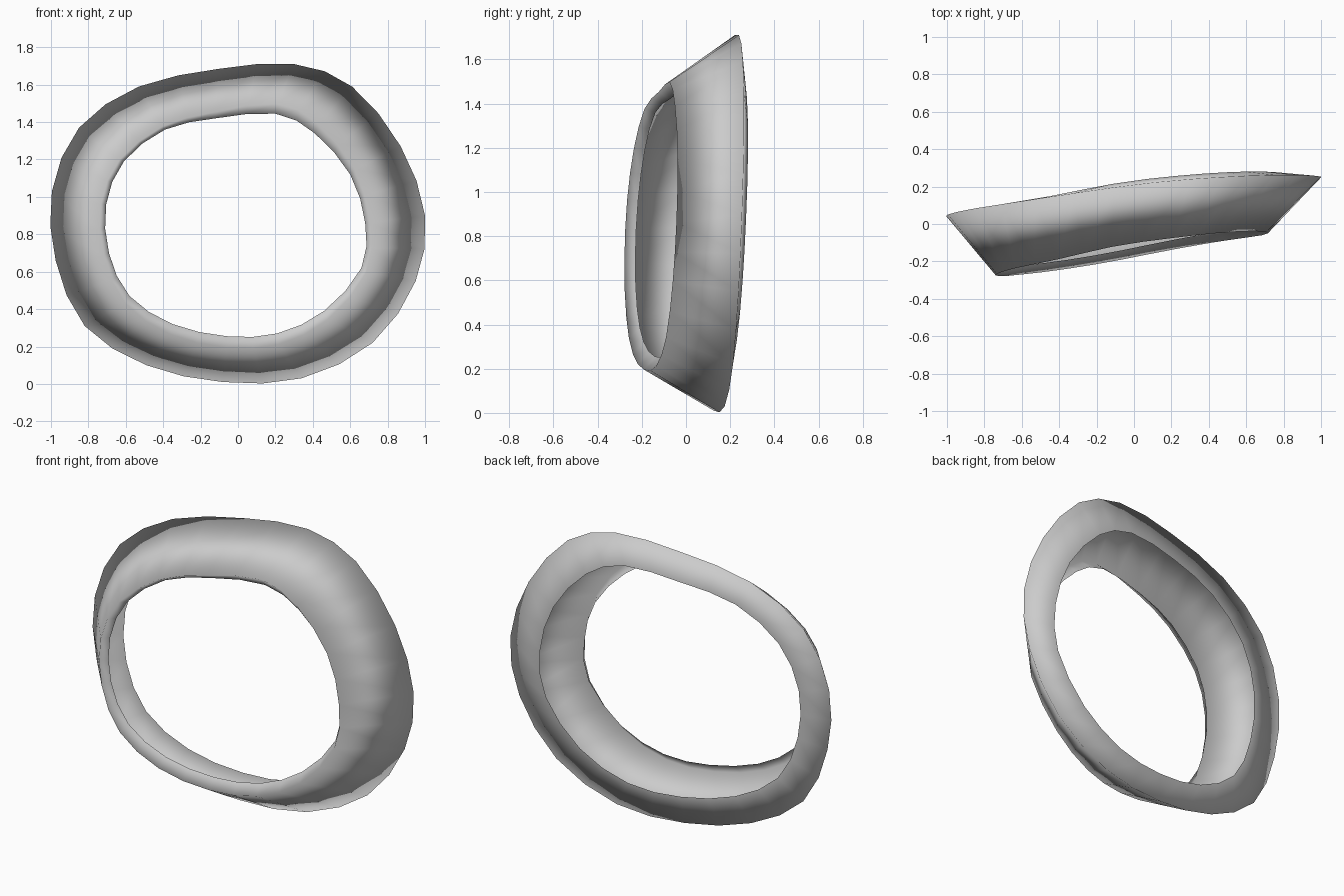
import bpy, bmesh
from math import atan2, cos, sin
from mathutils import Vector

if "Cube" in bpy.data.objects:
    bpy.data.objects.remove(bpy.data.objects["Cube"])

# Front-view outlines (x, z): outer back rim and inner hole
OUTER = [(1, .9), (.87, 1.27), (.61, 1.59), (.3, 1.71), (-.1, 1.685), (-.53, 1.59),
         (-.85, 1.37), (-.995, 1.03), (-.975, .66), (-.82, .31), (-.49, .1), (-.08, .01),
         (.34, .03), (.72, .22), (.95, .55)]
HOLE = [(.68, .86), (.6, 1.12), (.41, 1.34), (.2, 1.445), (-.12, 1.42), (-.39, 1.36),
        (-.61, 1.19), (-.705, .96), (-.69, .7), (-.58, .47), (-.35, .32), (-.06, .255),
        (.21, .27), (.46, .39), (.66, .62)]


def refine(pts):
    """Double the point count of a closed outline with smooth midpoints."""
    p = [Vector(q) for q in pts]
    n = len(p)
    out = []
    for i in range(n):
        mid = (9 * (p[i] + p[(i + 1) % n]) - p[i - 1] - p[(i + 2) % n]) / 16
        out += [p[i], mid]
    return out


bm = bmesh.new()
rings = []
for a, c in zip(refine(OUTER), refine(HOLE)):
    t = atan2(a.y - .855, a.x)
    # the band leans back at the right and towards the top
    y_back = .16 + .105 * cos(t) + .037 * sin(t) - .013 * cos(2 * t)
    y_front = -.152 + .115 * cos(t) + .035 * sin(t) - .008 * cos(2 * t)
    b = a.lerp(c, .66)
    # front rim sits just outside the hole, closest at the upper left
    stretch = 1.1 if c.y < .855 else max(1.02, min(1.1, 1.07 + .1 * c.x))
    d = Vector((c.x * 1.04, .85 + (c.y - .85) * stretch))
    section = [(b.x, y_back + .018, b.y), (a.x, y_back, max(a.y, 0)),
               (d.x, y_front, d.y), (c.x, y_front + .05, c.y)]
    rings.append([bm.verts.new(v) for v in section])

# Skin the open channel section (back lip, outer wall, front lip) around the loop
for i, r in enumerate(rings):
    s = rings[(i + 1) % len(rings)]
    for k in range(3):
        bm.faces.new((r[k], r[k + 1], s[k + 1], s[k])).smooth = True

mesh = bpy.data.meshes.new("flared_ring")
bm.to_mesh(mesh)
bm.free()
bpy.context.collection.objects.link(bpy.data.objects.new("flared_ring", mesh))
